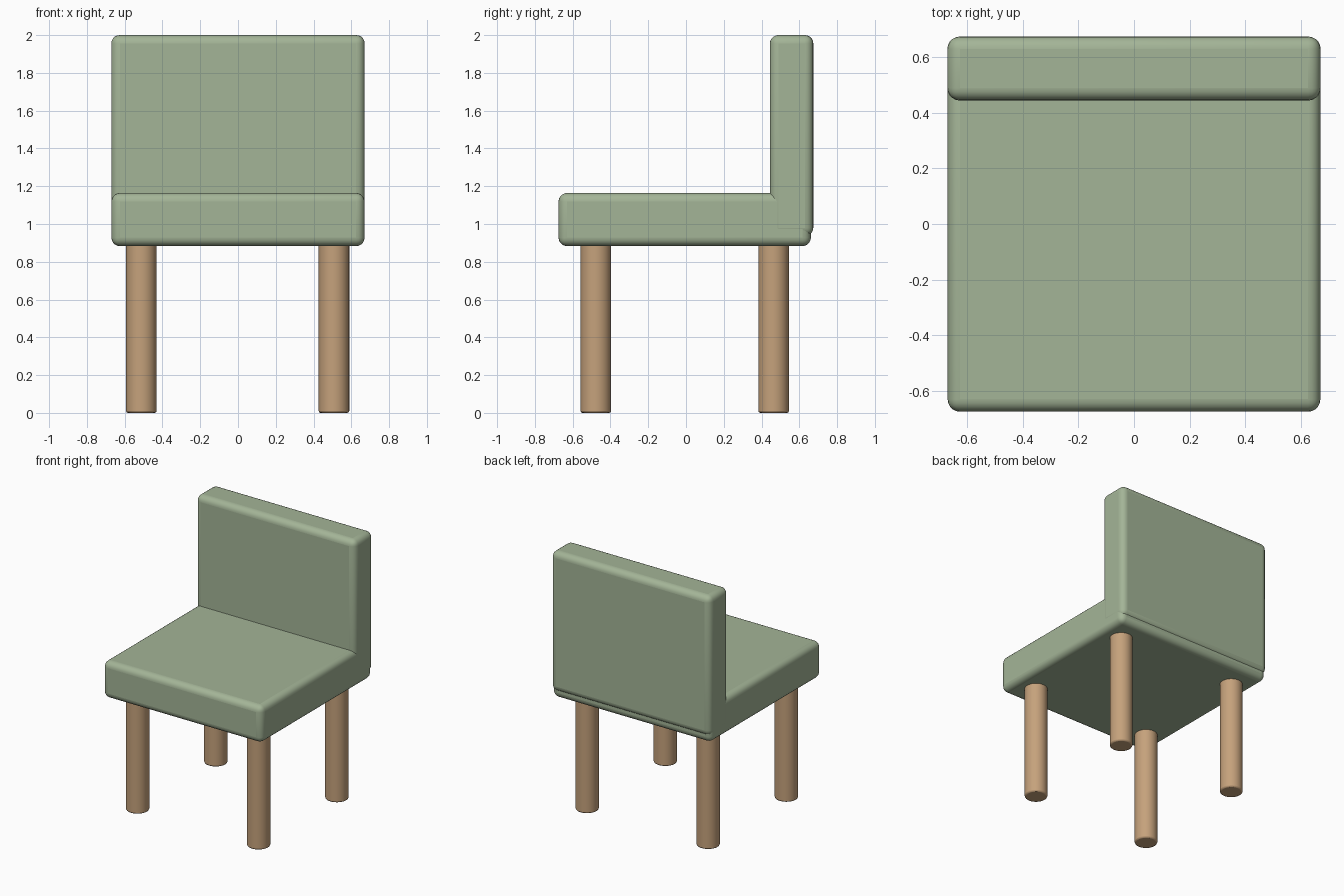
import bpy, math

if "Cube" in bpy.data.objects:
    bpy.data.objects.remove(bpy.data.objects["Cube"])


def material(name, color):
    m = bpy.data.materials.new(name)
    m.diffuse_color = color
    m.use_nodes = True
    m.node_tree.nodes["Principled BSDF"].inputs["Base Color"].default_value = m.diffuse_color
    return m


def finish(ob, name, mat, width, segments):
    ob.name = name
    ob.data.materials.append(mat)
    b = ob.modifiers.new("rounding", 'BEVEL')
    b.width = width
    b.segments = segments
    b.limit_method = 'ANGLE'
    b.angle_limit = math.radians(40)
    bpy.ops.object.shade_smooth_by_angle(angle=math.radians(35))


def cushion(name, lo, hi, mat):
    bpy.ops.mesh.primitive_cube_add(size=1, location=[(a + b) / 2 for a, b in zip(lo, hi)])
    ob = bpy.context.object
    ob.scale = [b - a for a, b in zip(lo, hi)]
    bpy.ops.object.transform_apply(location=False, rotation=False, scale=True)
    finish(ob, name, mat, 0.045, 5)


def leg(name, x, y, mat):
    top = 0.93  # runs a little way into the seat
    bpy.ops.mesh.primitive_cylinder_add(vertices=32, radius=0.081, depth=top,
                                        location=(x, y, top / 2))
    finish(bpy.context.object, name, mat, 0.01, 2)


fabric = material("green_fabric", (0.37, 0.46, 0.31, 1))
wood = material("wood", (0.56, 0.36, 0.2, 1))

# Upholstered seat and backrest
cushion("seat", (-0.67, -0.675, 0.883), (0.67, 0.661, 1.164), fabric)
cushion("backrest", (-0.671, 0.444, 0.935), (0.671, 0.674, 2.0), fabric)

# Four round legs
for row, y in (("front", -0.477), ("back", 0.464)):
    for side, x in (("left", -0.512), ("right", 0.508)):
        leg(f"{row}_{side}_leg", x, y, wood)
